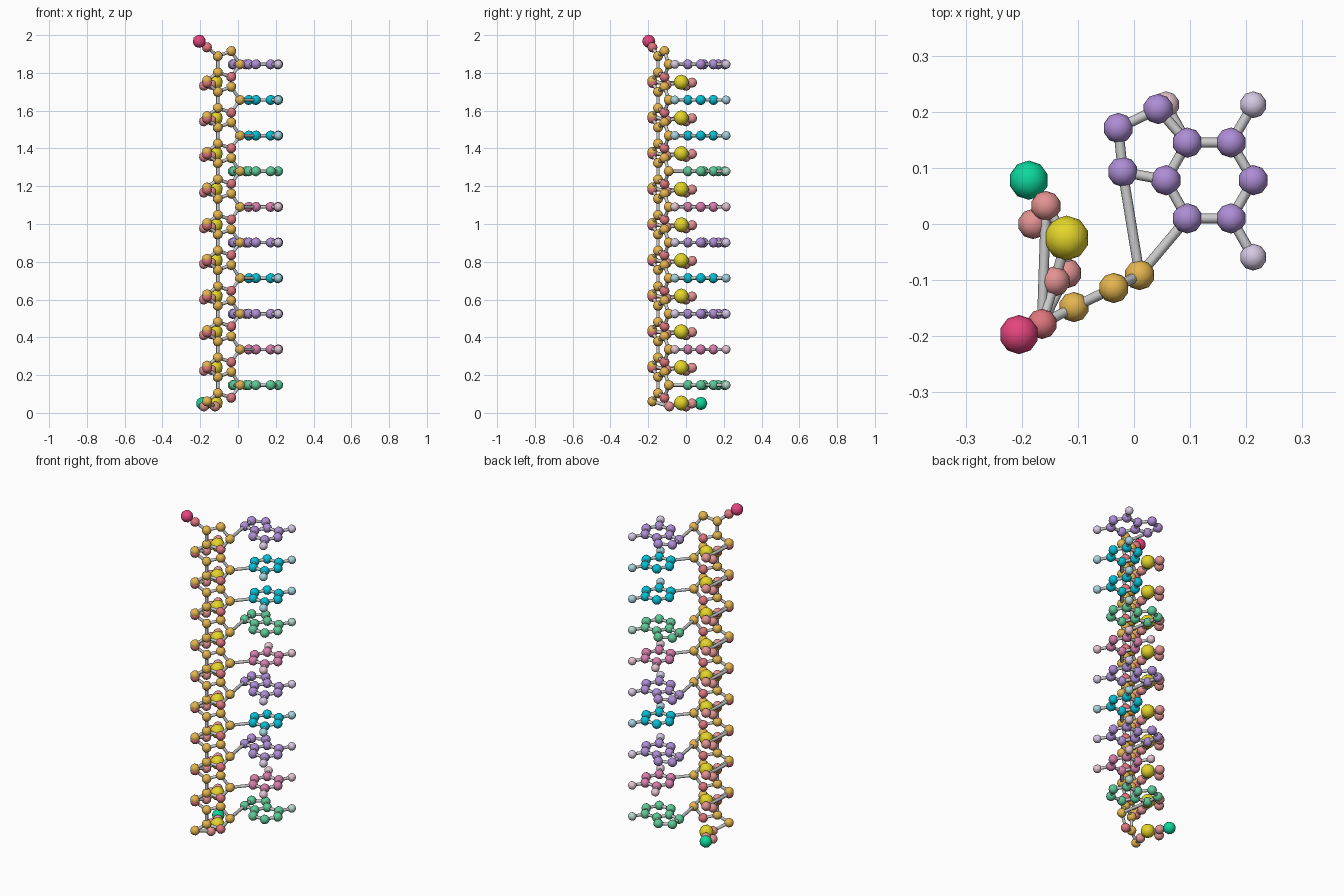
import bpy, bmesh
from mathutils import Vector, Matrix

if "Cube" in bpy.data.objects:
    bpy.data.objects.remove(bpy.data.objects["Cube"])

STEP, Z0 = 0.1887, 0.147


def material(name, rgb):
    m = bpy.data.materials.new(name)
    m.diffuse_color = [(c / 255) ** 2.2 for c in rgb] + [1]
    m.use_nodes = True
    m.node_tree.nodes["Principled BSDF"].inputs["Base Color"].default_value = m.diffuse_color
    return m


MATS = {n: material(n, c) for n, c in {
    "gold": (228, 180, 80), "red": (222, 118, 125), "rose": (226, 146, 145),
    "yellow": (228, 212, 45), "mint": (20, 215, 155), "magenta": (228, 70, 125),
    "purple": (172, 140, 212), "purple_light": (212, 200, 226),
    "cyan": (15, 190, 212), "cyan_light": (165, 210, 222),
    "green": (95, 200, 150), "green_light": (180, 215, 200),
    "pink": (215, 125, 170), "pink_light": (228, 195, 208)}.items()}


def finish(bm, name, mat=None):
    me = bpy.data.meshes.new(name)
    for f in bm.faces:
        f.smooth = True
    bm.to_mesh(me)
    bm.free()
    if mat:
        me.materials.append(MATS[mat])
    bpy.context.collection.objects.link(bpy.data.objects.new(name, me))


def atoms(name, points, mat, r=0.027):
    bm = bmesh.new()
    for p in points:
        bmesh.ops.create_icosphere(bm, subdivisions=2, radius=r,
                                   matrix=Matrix.Translation(p))
    finish(bm, name, mat)


def bonds(name, pairs, r=0.009):
    bm = bmesh.new()
    for a, b in pairs:
        a, b = Vector(a), Vector(b)
        d = b - a
        rot = d.to_track_quat('Z', 'Y').to_matrix().to_4x4()
        bmesh.ops.create_cone(bm, cap_ends=False, segments=8, radius1=r, radius2=r,
                              depth=d.length,
                              matrix=Matrix.Translation((a + b) / 2) @ rot)
    finish(bm, name)


# flat base rings in plan: hexagon, fused pentagon, side atoms
HEX = [(.095, .010), (.173, .010), (.2125, .078), (.173, .145), (.095, .145), (.057, .078)]
PENT = [(-.020, .093), (-.028, .171), (.043, .205)]
SIDE = {1: (.2125, -.059), 3: (.2125, .2125), 4: (.057, .2125)}
# base kind: has second ring, hexagon corners carrying a side atom
KINDS = {"green": (True, [3]), "purple": (True, [1, 3]),
         "cyan": (False, [1, 3]), "pink": (False, [1, 3, 4])}
SEQ = "green pink purple cyan purple pink green cyan cyan purple".split()

prev_o3 = None
for i, kind in enumerate(SEQ):
    z = Z0 + i * STEP
    tag = f"_{i + 1:02d}"

    def at(x, y, dz=0):
        return Vector((x, y, z + dz))

    # sugar ring and its links
    c1, c2, c3 = at(.01, -.091), at(-.036, -.114, .07), at(-.107, -.148, .043)
    c4, o4, c5 = at(-.107, -.148, -.043), at(-.036, -.114, -.067), at(-.164, -.178, -.086)
    o3 = at(-.164, -.178, .09)
    atoms("sugar_carbons" + tag, [c1, c2, c3, c4, c5], "gold")
    atoms("sugar_oxygens" + tag, [o4, o3], "red")
    pairs = [(c1, c2), (c2, c3), (c3, c4), (c4, o4), (o4, c1), (c4, c5), (c3, o3)]

    # phosphate group
    p = at(-.12, -.025, -.095)
    o5 = at(-.12, -.088, -.113) if i == 0 else at(-.141, -.102, -.108)
    oa, ob = at(-.157, .032, -.097), at(-.18, 0, -.113)
    atoms("phosphorus" + tag, [p], "yellow", 0.04)
    atoms("phosphate_oxygens" + tag, [o5, oa, ob], "rose")
    pairs += [(c5, o5), (o5, p), (p, oa), (p, ob)]
    if prev_o3:
        pairs.append((prev_o3, oa))
    else:
        start = at(-.1875, .078, -.097)
        atoms("start_cap", [start], "mint", 0.035)
        pairs.append((oa, start))
    prev_o3 = o3
    bonds("backbone_bonds" + tag, pairs)

    # base rings
    double, sides = KINDS[kind]
    ring = [at(*q) for q in HEX]
    rods = [(ring[k], ring[k - 1]) for k in range(6)]
    body = list(ring)
    if double:
        pent = [at(*q) for q in PENT]
        body += pent
        chain = [ring[5]] + pent + [ring[4]]
        rods += list(zip(chain, chain[1:])) + [(c1, pent[0])]
    else:
        rods.append((c1, ring[0]))
    ends = [at(*SIDE[k]) for k in sides]
    rods += [(ring[k], e) for k, e in zip(sides, ends)]
    atoms("base_ring" + tag, body, kind)
    atoms("base_side_atoms" + tag, ends, kind + "_light", 0.024)
    bonds("base_bonds" + tag, rods)

# end cap on top of the strand
end = at(-.205, -.197, .122)
atoms("end_cap", [end], "magenta", 0.035)
bonds("end_bond", [(prev_o3, end)])
